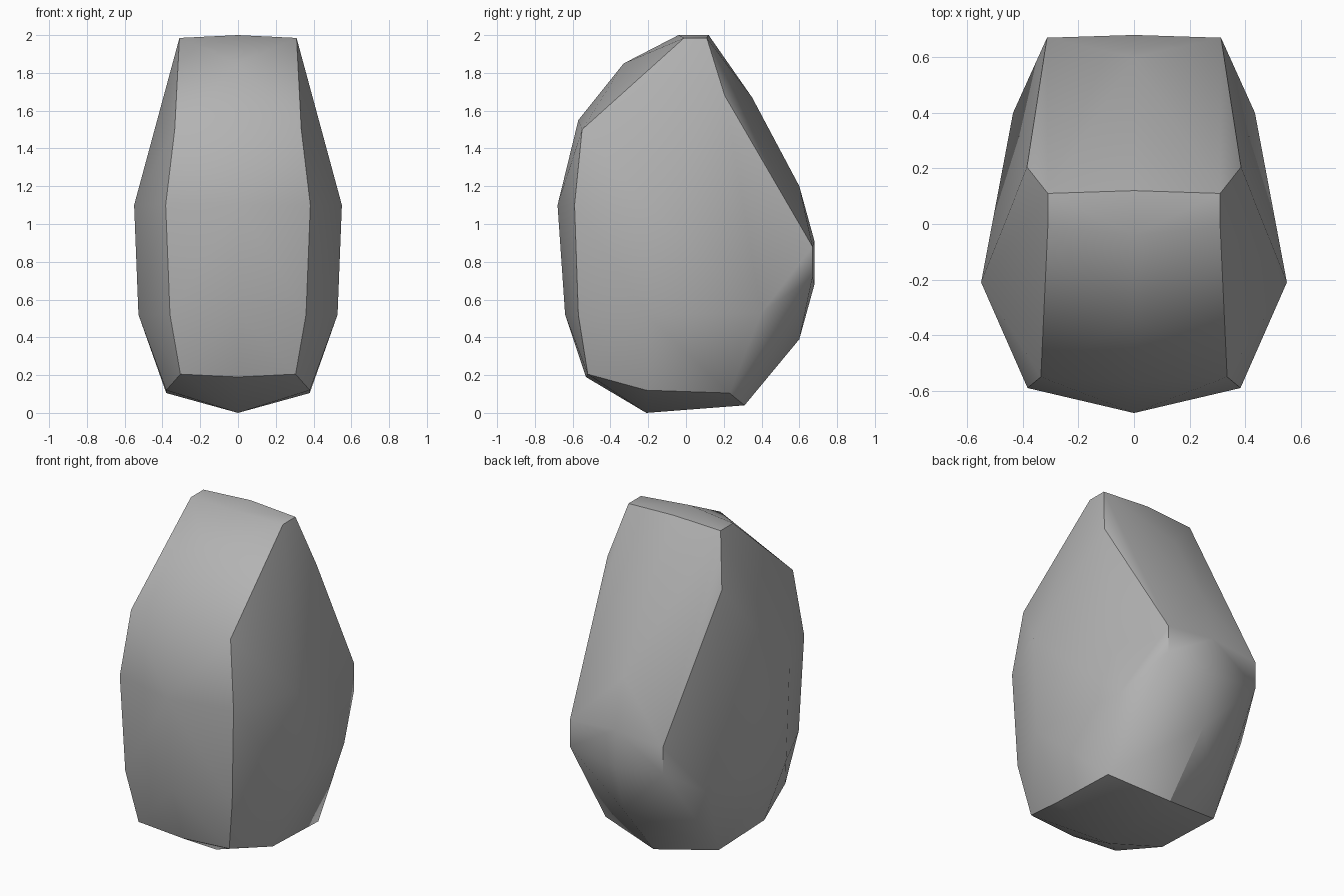
import bpy
import bmesh
from math import radians

cube = bpy.data.objects.get("Cube")
if cube:
    bpy.data.objects.remove(cube, do_unlink=True)

# Stone colour
stone = bpy.data.materials.new("stone_grey")
stone.use_nodes = True
grey = (0.45, 0.45, 0.45, 1)
stone.diffuse_color = grey
stone.node_tree.nodes["Principled BSDF"].inputs["Base Color"].default_value = grey

# Middle ridge, as (y, z), around the stone
ridge = [(-0.04, 2.0), (0.12, 2.0), (0.35, 1.67), (0.6, 1.2), (0.68, 0.91),
         (0.68, 0.68), (0.6, 0.39), (0.31, 0.04), (-0.21, 0.0), (-0.53, 0.19),
         (-0.64, 0.52), (-0.68, 1.1), (-0.57, 1.55), (-0.33, 1.85)]

# Corners of one half: front edge, back edge, flank
front_edge = [(0.31, -0.01, 1.985), (0.335, -0.55, 1.5), (0.383, -0.59, 1.1),
              (0.36, -0.57, 0.52), (0.305, -0.52, 0.205)]
back_edge = [(0.31, 0.11, 1.985), (0.385, 0.205, 1.68),
             (0.313, 0.67, 0.88), (0.313, 0.67, 0.72)]
flank = [(0.55, -0.21, 1.1), (0.527, -0.21, 0.52), (0.435, 0.4, 0.53),
         (0.38, -0.21, 0.12), (0.38, 0.23, 0.105)]

# Mirror the corners and wrap them in one faceted shell
bm = bmesh.new()
for y, z in ridge:
    bm.verts.new((0, y, z))
for x, y, z in front_edge + back_edge + flank:
    for side in (1, -1):
        bm.verts.new((side * x, y, z))
hull = bmesh.ops.convex_hull(bm, input=bm.verts[:])
loose = [v for v in bm.verts if not v.link_faces]
bmesh.ops.delete(bm, geom=loose, context="VERTS")
bmesh.ops.recalc_face_normals(bm, faces=bm.faces[:])

mesh = bpy.data.meshes.new("boulder")
bm.to_mesh(mesh)
bm.free()
mesh.materials.append(stone)
boulder = bpy.data.objects.new("boulder", mesh)
bpy.context.collection.objects.link(boulder)

# Soft facets with crisp main edges
bpy.ops.object.select_all(action="DESELECT")
boulder.select_set(True)
bpy.context.view_layer.objects.active = boulder
bpy.ops.object.shade_smooth_by_angle(angle=radians(30))
